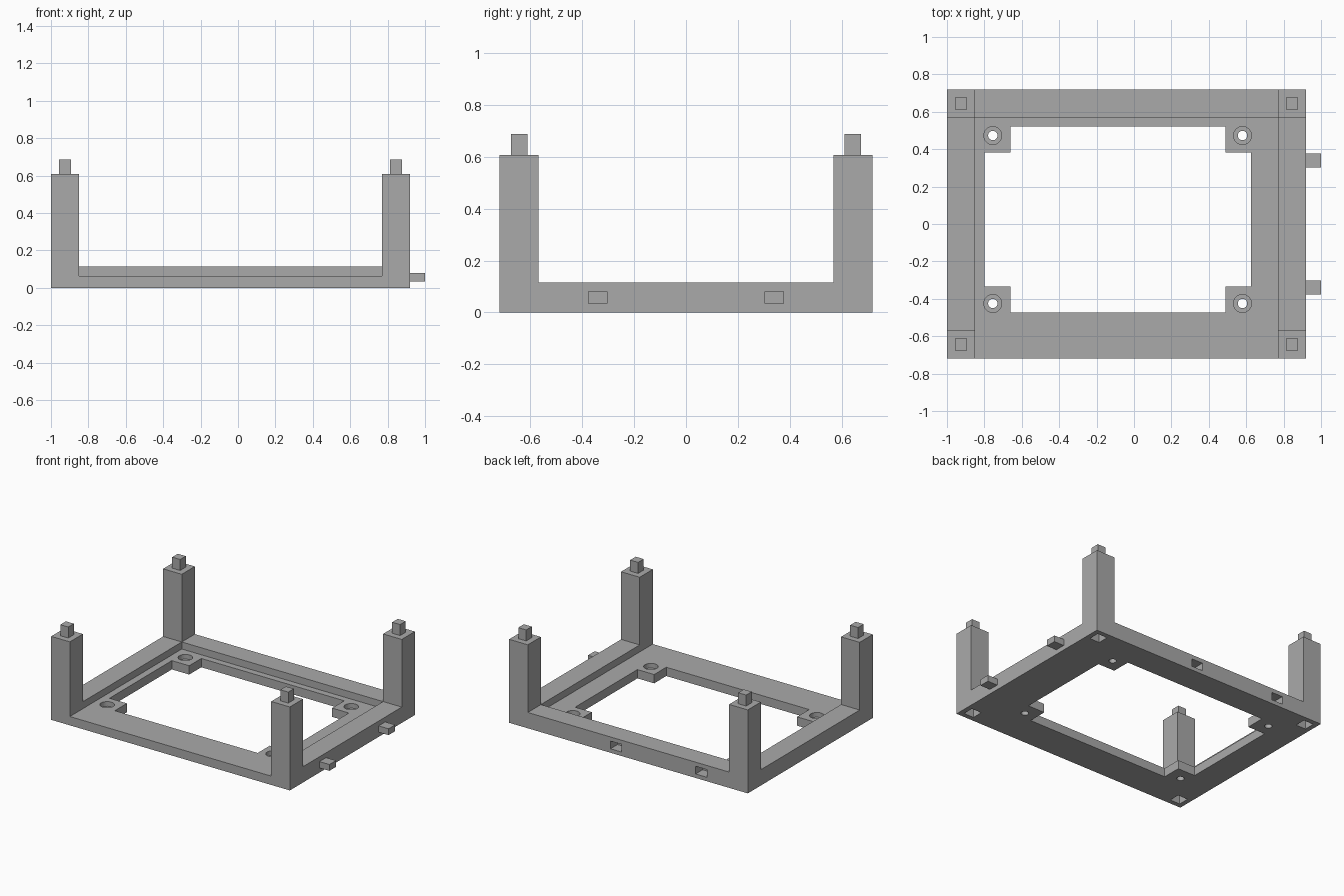
import bpy
import bmesh
from mathutils import Matrix, Vector

if "Cube" in bpy.data.objects:
    bpy.data.objects.remove(bpy.data.objects["Cube"], do_unlink=True)

grey = bpy.data.materials.new("plain grey")
grey.use_nodes = True
grey.diffuse_color = (0.4, 0.4, 0.4, 1)
grey.node_tree.nodes["Principled BSDF"].inputs["Base Color"].default_value = (0.4, 0.4, 0.4, 1)

# Overall proportions
LEFT, RIGHT, SIDE = -1.0, 0.92, 0.718
POST = 0.15
IN_L, IN_R, IN_Y = LEFT + POST, RIGHT - POST, SIDE - POST
PLATE, RIM, POST_TOP = 0.064, 0.115, 0.607
PEG = 0.08


def add_object(name, bm):
    mesh = bpy.data.meshes.new(name)
    bm.to_mesh(mesh)
    bm.free()
    mesh.materials.append(grey)
    obj = bpy.data.objects.new(name, mesh)
    bpy.context.scene.collection.objects.link(obj)
    return obj


def box(name, x, y, z):
    lo, hi = (Vector(c) for c in zip(x, y, z))
    bm = bmesh.new()
    size = Matrix.Diagonal((*(hi - lo), 1))
    bmesh.ops.create_cube(bm, size=1, matrix=Matrix.Translation((lo + hi) / 2) @ size)
    return add_object(name, bm)


def cylinder(name, x, y, z, radius):
    bm = bmesh.new()
    bmesh.ops.create_cone(bm, cap_ends=True, segments=32, radius1=radius, radius2=radius,
                          depth=z[1] - z[0],
                          matrix=Matrix.Translation((x, y, sum(z) / 2)))
    return add_object(name, bm)


def around(centre, width):
    return (centre - width / 2, centre + width / 2)


# Solid block that is carved into the tray and its four posts
frame = box("frame", (LEFT, RIGHT), (-SIDE, SIDE), (0, POST_TOP))
cutters = [
    box("side_gap_cutter", (-2, 2), (-IN_Y, IN_Y), (RIM, 1)),
    box("end_gap_cutter", (IN_L, IN_R), (-2, 2), (RIM, 1)),
    box("tray_cutter", (IN_L, IN_R), (-2, IN_Y), (PLATE, 1)),
    # Central opening, leaving a tab in each corner
    box("long_opening_cutter", (-0.66, 0.49), (-0.473, 0.521), (-1, 1)),
    box("wide_opening_cutter", (-0.80, 0.625), (-0.334, 0.382), (-1, 1)),
]

# Counterbored screw holes in the tabs
for x in (-0.755, 0.58):
    for y in (-0.425, 0.473):
        cutters.append(cylinder("counterbore_cutter", x, y, (0.03, 0.3), 0.048))
        cutters.append(cylinder("screw_hole_cutter", x, y, (-0.1, 0.2), 0.025))

# Pegs on top of the posts with matching sockets underneath
for x, across in ((LEFT + POST / 2, "right"), (RIGHT - POST / 2, "left")):
    for y, along in ((-SIDE + POST / 2, "front"), (SIDE - POST / 2, "back")):
        box(f"{along}_{across}_post_peg", around(x, 0.064), around(y, 0.064),
            (POST_TOP, POST_TOP + PEG))
        cutters.append(box("post_socket_cutter", around(x, 0.08), around(y, 0.08), (-0.1, PEG)))

# Side pegs, and sockets in the back wall
for y, along in ((-0.34, "front"), (0.34, "back")):
    box(f"{along}_side_peg", (RIGHT, RIGHT + PEG), around(y, 0.076), around(0.057, 0.046))
for x in (-0.625, 0.06):
    cutters.append(box("wall_socket_cutter", around(x, 0.09), (SIDE - PEG, SIDE + 0.1),
                       around(0.057, 0.056)))

# Carve the frame and drop the cutters
for cutter in cutters:
    cutter.hide_render = True
    mod = frame.modifiers.new(cutter.name, "BOOLEAN")
    mod.operation = "DIFFERENCE"
    mod.solver = "EXACT"
    mod.object = cutter
bpy.context.view_layer.update()
evaluated = frame.evaluated_get(bpy.context.evaluated_depsgraph_get())
carved = bpy.data.meshes.new_from_object(evaluated)
frame.modifiers.clear()
frame.data = carved
for cutter in cutters:
    bpy.data.objects.remove(cutter, do_unlink=True)
